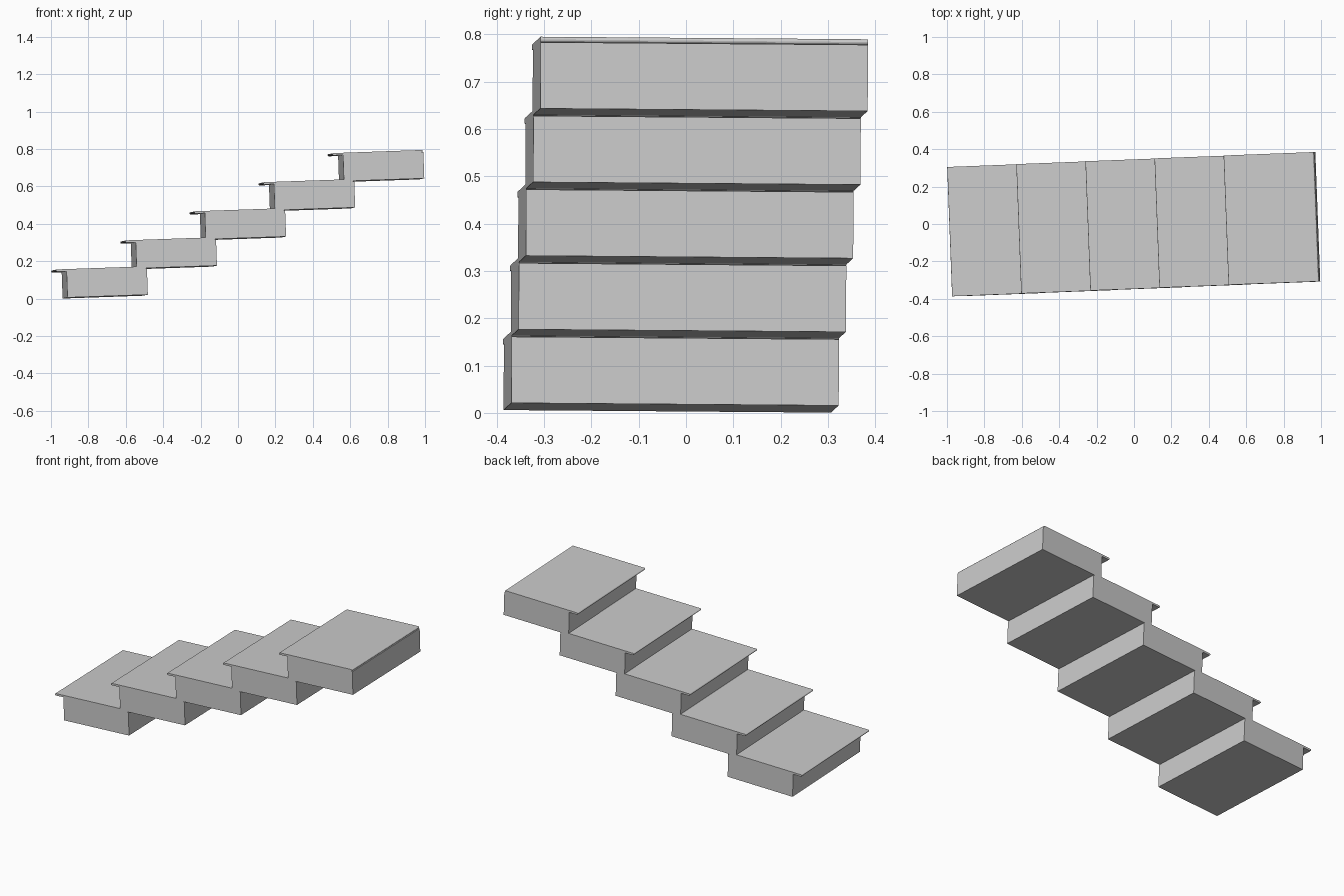
import bpy, bmesh, math
from mathutils import Matrix, Euler, Vector

cube = bpy.data.objects.get("Cube")
if cube:
    bpy.data.objects.remove(cube, do_unlink=True)

# Sizes of one step
STEPS = 5
RUN, RISE = 0.375, 0.1425
LENGTH, WIDTH, HEIGHT = 0.43, 0.692, 0.14
TREAD_FRONT, TREAD_BACK, TREAD_THICK = -0.486, -0.003, 0.012

# The whole flight is slightly tilted and turned
tilt = Euler((math.radians(-0.45), math.radians(-2.0), math.radians(2.2))).to_matrix().to_4x4()
frame = Matrix.Translation((-0.482, -0.369, 0.021)) @ tilt

grey = bpy.data.materials.new("plain grey")
grey.use_nodes = True
colour = (0.6, 0.6, 0.6, 1.0)
grey.diffuse_color = colour
grey.node_tree.nodes["Principled BSDF"].inputs["Base Color"].default_value = colour


def extrude_profile(name, profile, offset):
    """Extrude an x-z outline across the width of the stairs."""
    bm = bmesh.new()
    face = bm.faces.new([bm.verts.new((x, 0, z)) for x, z in profile])
    moved = bmesh.ops.extrude_face_region(bm, geom=[face])["geom"]
    verts = [v for v in moved if isinstance(v, bmesh.types.BMVert)]
    bmesh.ops.translate(bm, verts=verts, vec=(0, WIDTH, 0))
    bmesh.ops.recalc_face_normals(bm, faces=bm.faces)
    mesh = bpy.data.meshes.new(name)
    bm.to_mesh(mesh)
    bm.free()
    mesh.materials.append(grey)
    obj = bpy.data.objects.new(name, mesh)
    obj.matrix_world = frame @ Matrix.Translation(offset)
    bpy.context.collection.objects.link(obj)


# Block outline
block = [(-LENGTH, 0), (0, 0), (0, HEIGHT), (-LENGTH, HEIGHT)]

# Tread outline with half-round edges at both ends
r = TREAD_THICK / 2
tread = []
for centre, start in ((TREAD_BACK - r, -90), (TREAD_FRONT + r, 90)):
    for i in range(7):
        a = math.radians(start + 30 * i)
        tread.append((centre + r * math.cos(a), HEIGHT + r + r * math.sin(a)))

# Flight of steps
for i in range(STEPS):
    offset = Vector((RUN * i, 0, RISE * i))
    extrude_profile(f"step_block_{i + 1}", block, offset)
    extrude_profile(f"step_tread_{i + 1}", tread, offset)
